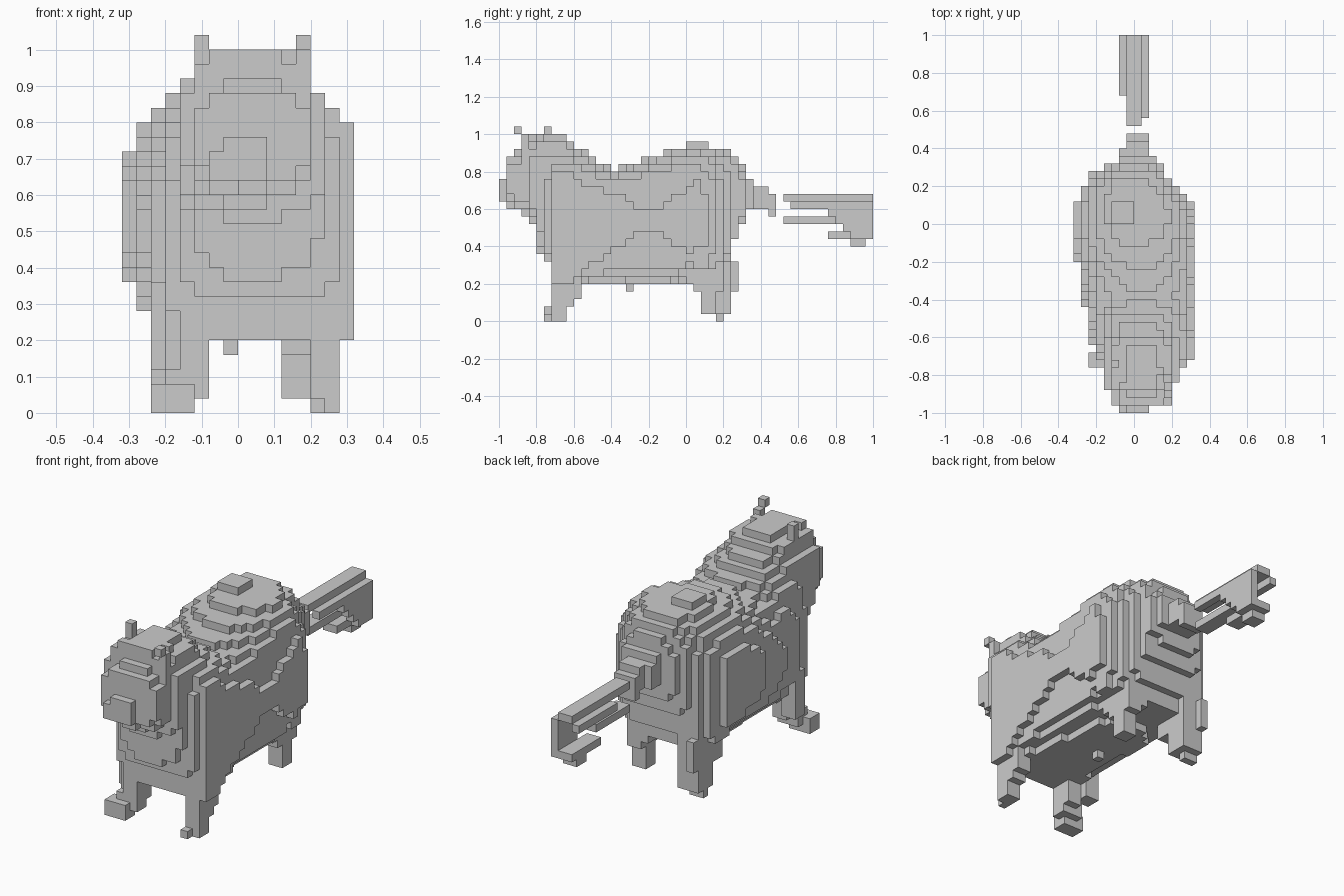
import bpy
import bmesh

V = 0.04  # voxel edge length


def cells(lo, hi):
    """Voxel indices between two coordinates."""
    return range(round(lo / V), round(hi / V))


def boxes(*specs):
    """Voxels filling boxes given as x0, x1, y0, y1, z0, z1."""
    return {(i, j, k) for x0, x1, y0, y1, z0, z1 in specs
            for i in cells(x0, x1) for j in cells(y0, y1) for k in cells(z0, z1)}


def loft(stations, n_left, n_right):
    """Voxels in rounded sections (y, left, right, bottom, top, lower exponent) along y."""
    out = set()
    for a, b in zip(stations, stations[1:]):
        for j in range(-25, 25):
            y = (j + 0.5) * V
            if not a[0] <= y < b[0]:
                continue
            t = (y - a[0]) / (b[0] - a[0])
            xl, xr, zb, zt, n_low = (p + (q - p) * t for p, q in zip(a[1:], b[1:]))
            xc, hw = (xl + xr) / 2, (xr - xl) / 2 + 0.005
            zc, hh = (zb + zt) / 2, (zt - zb) / 2 + 0.005
            for i in range(-8, 8):
                for k in range(0, 26):
                    u = ((i + 0.5) * V - xc) / hw
                    v = ((k + 0.5) * V - zc) / hh
                    n = (n_left if u < 0 else n_right) if v > 0 else n_low
                    if abs(u) ** n + abs(v) ** n <= 1:
                        out.add((i, j, k))
    return out


def build(name, vox):
    """Mesh of the exposed voxel faces."""
    bm = bmesh.new()
    verts = {}

    def vert(p):
        if p not in verts:
            verts[p] = bm.verts.new([c * V for c in p])
        return verts[p]

    for c in sorted(vox):
        for ax in range(3):
            for s in (0, 1):
                nb = list(c)
                nb[ax] += 2 * s - 1
                if tuple(nb) in vox:
                    continue
                quad = []
                for d, e in ((0, 0), (1, 0), (1, 1), (0, 1)):
                    p = list(c)
                    p[ax] += s
                    p[(ax + 1) % 3] += d
                    p[(ax + 2) % 3] += e
                    quad.append(vert(tuple(p)))
                bm.faces.new(quad if s else quad[::-1])
    me = bpy.data.meshes.new(name)
    bm.to_mesh(me)
    bm.free()
    ob = bpy.data.objects.new(name, me)
    bpy.context.collection.objects.link(ob)


# Torso: chest, dipped back, humped haunches and rounded rear
torso = loft([
    (-0.80, -0.12, 0.20, 0.40, 0.84, 1.7), (-0.74, -0.16, 0.28, 0.31, 0.88, 4),
    (-0.70, -0.18, 0.32, 0.20, 0.92, 8), (-0.62, -0.21, 0.32, 0.20, 0.91, 6),
    (-0.50, -0.24, 0.32, 0.20, 0.86, 3.2), (-0.40, -0.26, 0.32, 0.20, 0.81, 2.6),
    (-0.30, -0.28, 0.32, 0.20, 0.83, 2.5), (-0.14, -0.31, 0.32, 0.20, 0.89, 2.5),
    (0.02, -0.32, 0.32, 0.23, 0.93, 3), (0.10, -0.31, 0.30, 0.23, 0.93, 3.6),
    (0.18, -0.28, 0.24, 0.23, 0.92, 4), (0.24, -0.22, 0.18, 0.36, 0.91, 4),
    (0.28, -0.18, 0.16, 0.50, 0.86, 4), (0.33, -0.14, 0.14, 0.60, 0.78, 4)], 2.25, 2.7)


def in_waist_notch(c):
    y, z = (c[1] + 0.5) * V, (c[2] + 0.5) * V
    return c[0] >= 7 and abs(y + 0.2) < 0.24 and abs(z - 0.54) > 0.04 + 0.6 * abs(y + 0.2)


torso = {c for c in torso if not in_waist_notch(c)}
torso |= boxes((-0.04, 0, -0.32, -0.28, 0.16, 0.24), (-0.12, 0, 0, 0.12, 0.88, 0.96),
               (0.24, 0.32, -0.72, -0.60, 0.20, 0.80))
build("torso", torso)

# Head and neck, with a flat muzzle plate
head = loft([
    (-0.96, -0.11, 0.19, 0.63, 0.87, 2.2), (-0.90, -0.12, 0.20, 0.60, 0.92, 2.6),
    (-0.86, -0.15, 0.21, 0.58, 1.00, 2.6), (-0.78, -0.16, 0.25, 0.50, 1.00, 4),
    (-0.65, -0.18, 0.26, 0.40, 1.00, 4), (-0.58, -0.20, 0.26, 0.40, 0.93, 4),
    (-0.52, -0.22, 0.28, 0.40, 0.91, 4), (-0.44, -0.24, 0.28, 0.40, 0.83, 4)], 2.1, 2.1)
head |= boxes((-0.08, 0.08, -1.0, -0.96, 0.64, 0.72), (-0.04, 0.08, -1.0, -0.96, 0.72, 0.76))
build("head", head)

# Ears
build("left_ear", boxes((-0.12, -0.08, -0.76, -0.72, 0.88, 1.04)))
build("right_ear", boxes((0.16, 0.20, -0.92, -0.88, 1.0, 1.04),
                         (0.16, 0.20, -0.88, -0.84, 0.84, 1.0)))

# Front legs with small forward toes
build("right_front_leg", boxes(
    (0.20, 0.28, -0.72, -0.56, 0.12, 0.36), (0.20, 0.28, -0.72, -0.60, 0.08, 0.12),
    (0.20, 0.28, -0.72, -0.64, 0, 0.08), (0.20, 0.24, -0.76, -0.72, 0, 0.04)))
build("left_front_leg", boxes(
    (-0.16, -0.08, -0.72, -0.60, 0.08, 0.36), (-0.20, -0.16, -0.68, -0.56, 0.12, 0.36),
    (-0.24, -0.20, -0.64, -0.56, 0.12, 0.36),
    (-0.20, -0.08, -0.72, -0.64, 0.04, 0.12), (-0.24, -0.12, -0.76, -0.68, 0, 0.08)))

# Hind legs, the left one with a hock
build("right_hind_leg", boxes(
    (0.08, 0.20, 0, 0.20, 0.20, 0.40), (0.12, 0.20, 0.04, 0.20, 0.16, 0.20),
    (0.12, 0.20, 0.08, 0.16, 0.04, 0.16)))
build("left_hind_leg", boxes(
    (-0.24, -0.12, 0.04, 0.24, 0.16, 0.44), (-0.24, -0.12, 0.12, 0.24, 0.04, 0.16),
    (-0.24, -0.16, 0.16, 0.20, 0, 0.04), (-0.24, -0.20, 0.24, 0.28, 0.16, 0.32)))

# Tail root on the rump
build("tail_root", boxes((-0.08, 0.12, 0.24, 0.36, 0.60, 0.76), (-0.08, 0.08, 0.36, 0.40, 0.60, 0.72),
                         (-0.04, 0.08, 0.40, 0.44, 0.60, 0.72), (-0.04, 0.08, 0.44, 0.48, 0.56, 0.68)))

# Detached tail: long top shell, side rails and a drooping tip
build("tail", boxes((-0.04, 0.04, 0.52, 1.0, 0.64, 0.68), (0.04, 0.08, 0.56, 1.0, 0.60, 0.64),
                    (-0.08, -0.04, 0.68, 1.0, 0.60, 0.64), (-0.04, 0.04, 0.52, 0.80, 0.52, 0.56),
                    (0.04, 0.08, 0.76, 1.0, 0.56, 0.60), (0.04, 0.08, 0.80, 1.0, 0.52, 0.56),
                    (0.04, 0.08, 0.84, 1.0, 0.48, 0.52), (-0.04, 0.04, 0.76, 1.0, 0.44, 0.48),
                    (0.04, 0.08, 0.88, 1.0, 0.44, 0.48), (-0.04, 0.04, 0.88, 0.96, 0.40, 0.44)))
